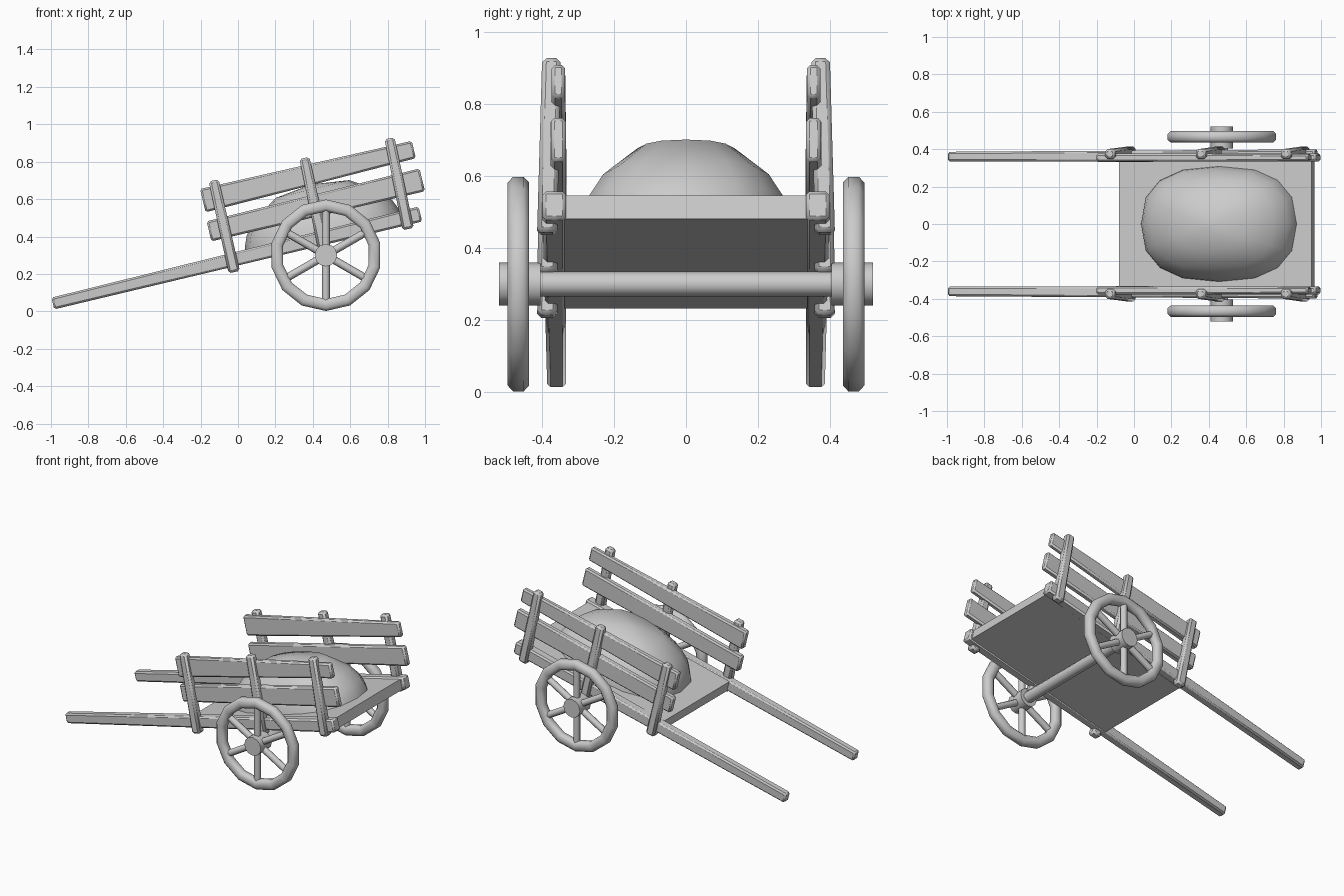
import bpy, bmesh, math
from mathutils import Vector, Matrix

if "Cube" in bpy.data.objects:
    bpy.data.objects.remove(bpy.data.objects["Cube"])

TILT = math.radians(13.6)
# Frame of the sloping bed: origin on the shaft centre line at x = 0
SLOPE = Matrix.Translation((0, 0, 0.282)) @ Matrix.Rotation(-TILT, 4, 'Y')


def finish(name, bm, bevel=0.0, angle=40):
    bmesh.ops.recalc_face_normals(bm, faces=bm.faces)
    me = bpy.data.meshes.new(name)
    bm.to_mesh(me)
    bm.free()
    ob = bpy.data.objects.new(name, me)
    bpy.context.collection.objects.link(ob)
    if bevel:
        m = ob.modifiers.new("bevel", 'BEVEL')
        m.width = bevel
        m.segments = 1
    bpy.ops.object.select_all(action='DESELECT')
    ob.select_set(True)
    bpy.context.view_layer.objects.active = ob
    bpy.ops.object.shade_smooth_by_angle(angle=math.radians(angle))
    return ob


def loft(bm, rings, closed=False):
    """Skin a list of point rings; cap the ends unless closed."""
    vs = [[bm.verts.new(p) for p in r] for r in rings]
    n = len(vs[0])
    for a, b in zip(vs, vs[1:] + ([vs[0]] if closed else [])):
        for i in range(n):
            j = (i + 1) % n
            bm.faces.new((a[i], a[j], b[j], b[i]))
    if not closed:
        bm.faces.new(vs[0])
        bm.faces.new(vs[-1])


def beam(name, p0, p1, s0, s1, bevel=0.01):
    """Tapered timber lying in an x-z plane; s = (depth in y, height)."""
    p0, p1 = Vector(p0), Vector(p1)
    d = (p1 - p0).normalized()
    side = Vector((0, 1, 0))
    up = d.cross(side).normalized()
    bm = bmesh.new()
    loft(bm, [[p + side * s[0] / 2 * a + up * s[1] / 2 * b
               for a, b in ((-1, -1), (1, -1), (1, 1), (-1, 1))]
              for p, s in ((p0, s0), (p1, s1))])
    return finish(name, bm, bevel)


def rod(bm, p0, p1, r, seg):
    p0, p1 = Vector(p0), Vector(p1)
    d = p1 - p0
    mat = Matrix.Translation((p0 + p1) / 2) @ d.to_track_quat('Z', 'Y').to_matrix().to_4x4()
    bmesh.ops.create_cone(bm, cap_ends=True, segments=seg, radius1=r, radius2=r,
                          depth=d.length, matrix=mat)


WX, WZ = 0.47, 0.30
for side, s in (("right", -1), ("left", 1)):
    # Long shafts
    beam(f"shaft_{side}", (-0.99, s * 0.36, 0.042), (0.975, s * 0.366, 0.52),
         (0.052, 0.064), (0.066, 0.082))
    # Side rails
    beam(f"lower_rail_{side}", (-0.155, s * 0.355, 0.428), (0.985, s * 0.355, 0.703),
         (0.045, 0.11), (0.042, 0.125))
    beam(f"upper_rail_{side}", (-0.188, s * 0.355, 0.592), (0.94, s * 0.355, 0.865),
         (0.045, 0.128), (0.038, 0.095))
    # Upright stakes
    for i, (xt, zt, xb, zb) in enumerate(((-0.13, 0.70, -0.02, 0.21),
                                          (0.355, 0.82, 0.46, 0.33),
                                          (0.81, 0.925, 0.91, 0.44))):
        beam(f"stake_{side}_{i + 1}", (xb, s * 0.386, zb), (xt, s * 0.374, zt),
             (0.056, 0.062), (0.052, 0.054), 0.012)

    # Wheel rim: chamfered square section, 14 sides
    wy = s * 0.466
    section = [(0.298, -0.015), (0.298, 0.015), (0.282, 0.03), (0.25, 0.03),
               (0.234, 0.015), (0.234, -0.015), (0.25, -0.03), (0.282, -0.03)]
    bm = bmesh.new()
    loft(bm, [[(WX + r * math.sin(t), wy + y, WZ + r * math.cos(t)) for r, y in section]
              for t in (2 * math.pi * k / 14 for k in range(14))], closed=True)
    finish(f"wheel_rim_{side}", bm, angle=60)
    # Spokes
    bm = bmesh.new()
    for k in range(6):
        t = k * math.pi / 3
        rod(bm, (WX, wy, WZ),
            (WX + 0.25 * math.sin(t), wy, WZ + 0.25 * math.cos(t)), 0.021, 8)
    finish(f"spokes_{side}", bm, angle=60)
    # Hub
    bm = bmesh.new()
    rod(bm, (WX, s * 0.405, WZ), (WX, s * 0.52, WZ), 0.06, 12)
    finish(f"hub_{side}", bm)

# Axle
bm = bmesh.new()
rod(bm, (WX, -0.42, WZ), (WX, 0.42, WZ), 0.035, 10)
finish("axle", bm)

# Bed floor between the shafts
bm = bmesh.new()
bmesh.ops.create_cube(bm, size=1, matrix=SLOPE @ Matrix.Translation((0.455, 0, 0))
                      @ Matrix.Diagonal((1.06, 0.675, 0.066, 1)))
finish("bed", bm)

# Rounded load lying on the bed
rings = []
for k, h in ((1, 0.02), (0.98, 0.06), (0.93, 0.11), (0.79, 0.18), (0.47, 0.268), (0.06, 0.29)):
    ring = []
    for i in range(16):
        t = 2 * math.pi * i / 16
        c, sn = math.cos(t), math.sin(t)
        ring.append(SLOPE @ Vector((0.475 + 0.43 * k * math.copysign(abs(c) ** 0.8, c),
                                    0.31 * k * math.copysign(abs(sn) ** 0.8, sn), h)))
    rings.append(ring)
bm = bmesh.new()
loft(bm, rings)
finish("load_mound", bm, angle=60)
